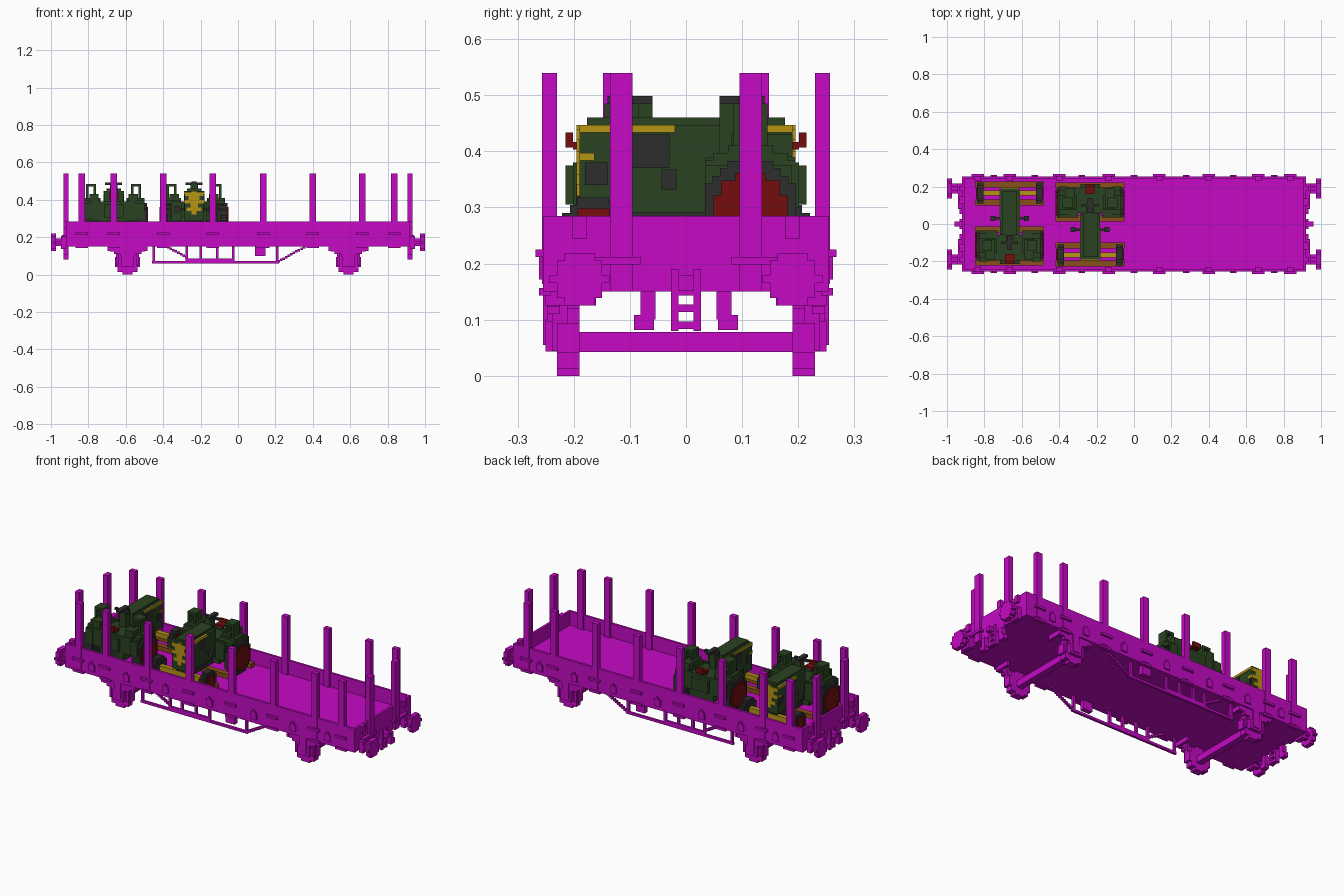
import bpy, bmesh, math
from mathutils import Vector

if "Cube" in bpy.data.objects:
    bpy.data.objects.remove(bpy.data.objects["Cube"])


def material(name, *colour):
    mat = bpy.data.materials.new(name)
    mat.use_nodes = True
    mat.diffuse_color = (*colour, 1)
    mat.node_tree.nodes["Principled BSDF"].inputs["Base Color"].default_value = (*colour, 1)
    return mat


magenta = material("magenta paint", .56, .003, .56)
green = material("dark green paint", .023, .055, .015)
dark = material("dark rubber", .028, .027, .027)
red = material("deep red", .18, .004, .004)
yellow = material("yellow trim", .46, .3, .007)
brown = material("brown timber", .25, .08, .01)

STEP = .0134  # size of one building block
HALF = STEP / 2


def near(centre, half=HALF):
    return (centre - half, centre + half)


def box(x, y, z):
    """Low and high corner; a single number means that far either side of zero."""
    spans = [s if isinstance(s, tuple) else (-s, s) for s in (x, y, z)]
    return Vector([min(s) for s in spans]), Vector([max(s) for s in spans])


def mirrored(boxes, axes):
    """The boxes plus their mirror images across each named axis."""
    for axis in axes:
        sign = Vector([-1 if name == axis else 1 for name in "xyz"])
        boxes = boxes + [(low * sign, high * sign) for low, high in boxes]
    return boxes


def part(name, mat, boxes, mirror=""):
    bm = bmesh.new()
    for low, high in mirrored(boxes, mirror):
        size = high - low
        size = Vector([abs(s) for s in size])
        for vert in bmesh.ops.create_cube(bm, size=1)["verts"]:
            vert.co = (low + high) / 2 + vert.co * size
    mesh = bpy.data.meshes.new(name)
    bm.to_mesh(mesh)
    bm.free()
    mesh.materials.append(mat)
    ob = bpy.data.objects.new(name, mesh)
    bpy.context.collection.objects.link(ob)
    return ob


def disc(along, span, centre, height, radius, above=0):
    """Stepped disc lying along x or y, built row by row."""
    count = max(3, round(2 * radius / STEP))
    row = 2 * radius / count
    rows = []
    for i in range(count):
        z = height - radius + i * row
        chord = math.sqrt(radius ** 2 - (z + row / 2 - height) ** 2)
        across = near(centre, max(row, round(chord / row) * row))
        x, y = (span, across) if along == "x" else (across, span)
        if z + row > above:
            rows.append(box(x, y, (max(z, above), z + row)))
    return rows


def stairs(start, end, y):
    """Sloping bar in block steps between two (x, z) points."""
    start, end = Vector(start), Vector(end)
    count = round(abs(end.x - start.x) / STEP)
    points = [start.lerp(end, (i + .5) / count) for i in range(count)]
    return [box(near(p.x), y, near(p.y)) for p in points]


# Wagon body
LENGTH, WIDTH = .92, .255
SILL, FLOOR, RIM, STAKE_TOP = .15, .205, .285, .54
wall = (SILL, RIM)
part("wagon_floor", magenta, [box(LENGTH, WIDTH - STEP, (SILL, FLOOR))])
part("side_walls", magenta, [box(LENGTH, (WIDTH - STEP, WIDTH), wall)], "y")
part("end_walls", magenta, [box((LENGTH - STEP, LENGTH), WIDTH, wall)], "x")

# Side stakes with clamps, and latches between them
outside = (WIDTH, WIDTH + STEP)
stakes, clamps, latches = [], [], []
for x in (.135, .4, .665, .835):
    stakes.append(box(near(x, .018), (.23, WIDTH + .002), (SILL + STEP, STAKE_TOP)))
    clamps.append(box(near(x, .034), outside, near(FLOOR + STEP)))
    clamps.append(box(near(x, .034), (WIDTH - STEP, WIDTH + HALF), near(SILL)))
for x in (0, .28, .53, .75):
    latches.append(box(near(x, .018), (WIDTH, WIDTH + HALF), near(FLOOR - STEP, .02)))
    latches.append(box(near(x), (WIDTH, WIDTH + HALF), near(FLOOR + STEP)))
part("side_stakes", magenta, stakes, "xy")
part("stake_clamps", magenta, clamps, "xy")
part("wall_latches", magenta, latches, "xy")

# End stakes sit slightly further apart at the right end
for name, side, y in (("left", 1, .115), ("right", -1, .128)):
    span = near(side * LENGTH, STEP)
    part(name + "_end_stakes", magenta, [box(span, near(y, .02), (SILL, STAKE_TOP))], "y")
part("end_clamps", magenta, [box((LENGTH, LENGTH + .02), near(.14, .06), near(FLOOR)),
                             box((LENGTH, LENGTH + STEP), near(.19, STEP), (.245, RIM))], "xy")

# Buffers, coupling frames and brake hoses
buffer_y, buffer_z = .19, .172
buffer = []
for start, end, radius in ((LENGTH, .947, .034), (.947, .974, .02), (.974, 1, .047)):
    buffer += disc("x", (start, end), buffer_y, buffer_z, radius)
part("buffers", magenta, buffer, "xy")
hook = near(LENGTH, STEP)
part("coupling_frames", magenta, [box(hook, near(.02), (.08, .19))], "xy")
part("coupling_links", magenta, [box(hook, .02, near(z)) for z in (.09, .12, SILL)]
     + [box((LENGTH, LENGTH + 3 * STEP), STEP, near(.165, STEP))], "x")
part("brake_hoses", magenta, [box(hook, near(.068, STEP), (.1, SILL)),
                              box(hook, near(.075, .018), near(.095, STEP))], "xy")

# Running gear
AXLE, WHEEL = .59, .067
part("wagon_wheels", magenta, disc("y", (.19, .23), AXLE, WHEEL, WHEEL), "xy")
part("axles", magenta, [box(near(AXLE, .018), .2, near(WHEEL - HALF, .018))], "x")
springs = [box(near(AXLE, .1 - i * i * HALF), (.225, .248), near(SILL - HALF - i * STEP))
           for i in range(4)]
part("leaf_springs", magenta, springs, "xy")
part("axle_boxes", magenta, [box(near(AXLE, .035), (.22, .25), (.043, .1)),
                             box(near(AXLE, .02), (.24, WIDTH), (.055, SILL))]
     + [box(near(AXLE + s), near(.225, STEP), (.045, SILL)) for s in (-.055, .055)], "xy")
part("spring_hangers", magenta, [box(near(AXLE + s), (.16, .25), near(SILL, .025))
                                 for s in (-.1, .1)], "xy")

# Truss frames under both sides
rod = near(.222)
TRUSS = .067
truss = [box((-.46, .22), rod, near(TRUSS)), box((-.27, -.02), rod, near(TRUSS + STEP))]
truss += [box(near(x), rod, (TRUSS, SILL)) for x in (-.45, -.275, -.2, -.11, -.025, .21)]
truss += stairs((.21, TRUSS), (.36, SILL), rod) + stairs((-.27, .09), (-.38, SILL), rod)
part("truss_frames", magenta, truss, "y")
part("tool_boxes", magenta, [box(near(.12, .028), near(.23, STEP), (.1, SILL))], "y")


def tractor(side, x, turn):
    """Tractor facing the front before it is turned."""
    parts = []

    def add(name, mat, boxes, mirror=""):
        parts.append(part(side + "_tractor_" + name, mat, boxes, mirror))

    nose, dash, tail = -.19, .06, .195
    belly, hood, deck = .29, .447, .39
    girth = .052
    rear_y, rear_z, rear_r = .115, .295, .088
    front_y, front_z, front_r = -.165, .262, .056
    skin = (girth - HALF, girth + .003)

    # Bonnet, trim and body
    add("bonnet", green, [box(girth, (nose, dash), (belly, hood)),
                          box(girth - STEP, (nose + STEP, dash), (hood, hood + STEP))])
    add("bonnet_stripes", yellow, [box(skin, (nose, -.02), (hood - STEP, hood)),
                                   box(skin, (nose, nose + 2 * STEP), near(deck))], "x")
    add("grille", yellow, [box(w, near(nose, .005), near(belly + .06 + i * .02, .01))
                           for i, w in enumerate((.04, .02, girth, .03, girth))]
        + [box(STEP, near(nose, .005), (belly + .03, hood))])
    add("engine_vents", dark, [box(skin, near(rear_y - .177, .033), near(.4, .03)),
                               box(skin, near(nose + .03, .02), near(.36, .02))], "x")
    add("chassis", dark, [box(.035, (nose + STEP, tail), (belly - .045, belly))])
    add("gearbox", green, [box(.075, (dash, tail), (belly - .04, deck)),
                           box(girth, (tail, tail + .02), near(.34, .035))])
    add("rear_axle", green, [box(.13, near(rear_y, .025), near(rear_z, .025))])

    # Wheels
    add("rear_tyres", dark, disc("x", (.125, .178), rear_y, rear_z, rear_r), "x")
    add("rear_hubs", red, disc("x", (.17, .184), rear_y, rear_z, .066), "x")
    add("front_tyres", dark, disc("x", (.14, .175), front_y, front_z, front_r), "x")
    add("front_hubs", red, disc("x", (.17, .181), front_y, front_z, .036), "x")
    add("front_axle", yellow, [box(.14, near(front_y, STEP), near(front_z, STEP))])

    # Arched mudguards with handrail hoops
    add("mudguards", green, disc("x", (.07, .165), rear_y, .31, .1, above=rear_z + .08)
        + [box((.065, .12), near(rear_y, .08), (belly, deck)),
           box((.08, .13), near(rear_y + .02, .055), (deck, .43)),
           box((.12, .165), near(tail), near(.34, .04))], "x")
    rail, rail_top = near(rear_y, .03), .485
    add("handrails", green, [box(near(px), rail, (deck, rail_top)) for px in (.1, .14)]
        + [box(near(.12, .025), rail, (rail_top - STEP, rail_top))], "x")

    # Driver's place and lamps
    add("steering_column", green, [box(.02, (dash, dash + .04), (deck, rail_top))])
    add("steering_wheel", dark, [box(.045, near(.1), near(rail_top)),
                                 box(STEP, near(.1, .04), near(rail_top + HALF))])
    add("seat", red, [box(.025, near(tail - STEP, .02), near(.41)),
                      box(.025, near(tail + STEP), near(.42, STEP))])
    add("seat_post", green, [box(.018, near(tail - .02, STEP), (deck - STEP, .41))])
    add("side_lamps", dark, [box((girth, .09), near(-.03), near(.35)),
                             box(near(.09, STEP), near(-.03, STEP), near(.35, .018))], "x")

    # Timber chocks under the wheels
    add("timber_chocks", brown, [box(.185, near(wheel + s, .016), (FLOOR, FLOOR + .025))
                                 for wheel, s in ((front_y, -.047), (front_y, .05),
                                                  (rear_y, -.085), (rear_y, .09))])
    for ob in parts:
        ob.location.x = x
        ob.rotation_euler.z = turn


tractor("left", -.235, 0)
tractor("right", -.665, math.pi)
